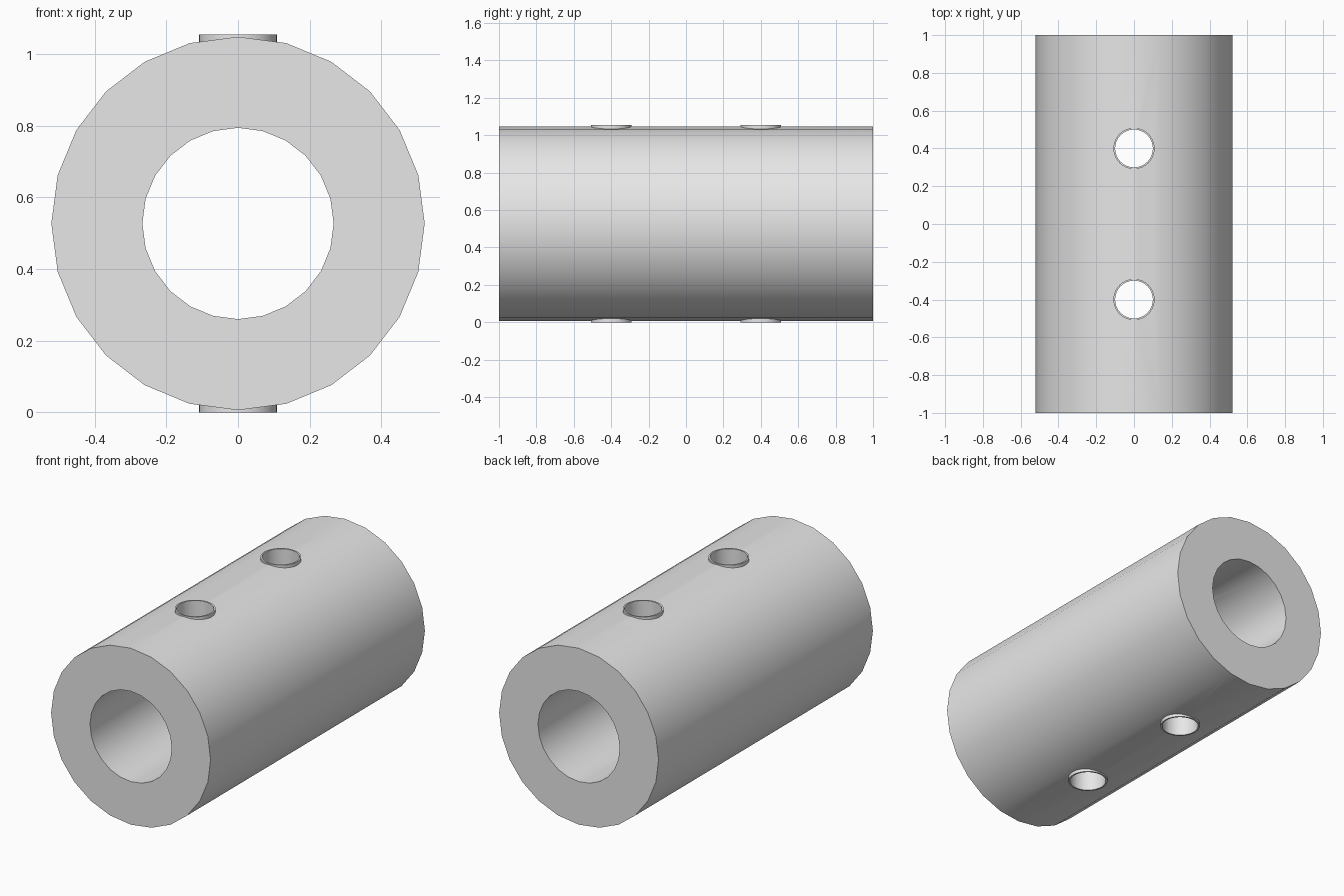
import bpy, bmesh, math
from mathutils import Matrix

if "Cube" in bpy.data.objects:
    bpy.data.objects.remove(bpy.data.objects["Cube"])

CZ = 0.527            # height of the tube axis
R_OUT, R_IN = 0.521, 0.267
HOLE_R, RIM_R = 0.10, 0.109

grey = bpy.data.materials.new("light grey")
grey.diffuse_color = (0.8, 0.8, 0.8, 1)
grey.use_nodes = True
grey.node_tree.nodes["Principled BSDF"].inputs["Base Color"].default_value = grey.diffuse_color


def hollow(name, r_out, r_in, z0, z1, sides, matrix):
    """Closed hollow cylinder along local z, with flat ring-shaped ends."""
    bm = bmesh.new()
    profile = [(r_out, z0), (r_out, z1), (r_in, z1), (r_in, z0)]
    loops = []
    for r, z in profile:
        loops.append([bm.verts.new((r * math.cos(2 * math.pi * i / sides),
                                    r * math.sin(2 * math.pi * i / sides), z))
                      for i in range(sides)])
    for a, b in zip(loops, loops[1:] + loops[:1]):
        for i in range(sides):
            j = (i + 1) % sides
            bm.faces.new((a[i], a[j], b[j], b[i]))
    bm.transform(matrix)
    bmesh.ops.recalc_face_normals(bm, faces=bm.faces)
    return finish(name, bm)


def finish(name, bm):
    mesh = bpy.data.meshes.new(name)
    bm.to_mesh(mesh)
    bm.free()
    mesh.materials.append(grey)
    obj = bpy.data.objects.new(name, mesh)
    bpy.context.collection.objects.link(obj)
    return obj


def smooth(obj):
    bpy.ops.object.select_all(action='DESELECT')
    obj.select_set(True)
    bpy.context.view_layer.objects.active = obj
    bpy.ops.object.shade_smooth_by_angle(angle=math.radians(30))


# Main tube lying along y
tube = hollow("tube", R_OUT, R_IN, -1, 1, 24,
              Matrix.Translation((0, 0, CZ)) @ Matrix.Rotation(math.pi / 2, 4, 'X'))

# Two vertical holes through both walls
bm = bmesh.new()
for y in (-0.4, 0.4):
    bmesh.ops.create_cone(bm, cap_ends=True, segments=32, radius1=HOLE_R, radius2=HOLE_R,
                          depth=1.4, matrix=Matrix.Translation((0, y, CZ)))
cutter = finish("hole_cutter", bm)
mod = tube.modifiers.new("holes", 'BOOLEAN')
mod.operation = 'DIFFERENCE'
mod.solver = 'EXACT'
mod.object = cutter
bpy.context.view_layer.objects.active = tube
bpy.ops.object.modifier_apply(modifier=mod.name)
bpy.data.objects.remove(cutter)
smooth(tube)

# Thin raised rims around each hole, top and bottom
for y, end in ((-0.4, "front"), (0.4, "back")):
    for side, z0, z1 in (("top", 2 * CZ - 0.07, 2 * CZ), ("bottom", 0, 0.07)):
        smooth(hollow(f"{end}_{side}_rim", RIM_R, HOLE_R, z0, z1, 32,
                      Matrix.Translation((0, y, 0))))
